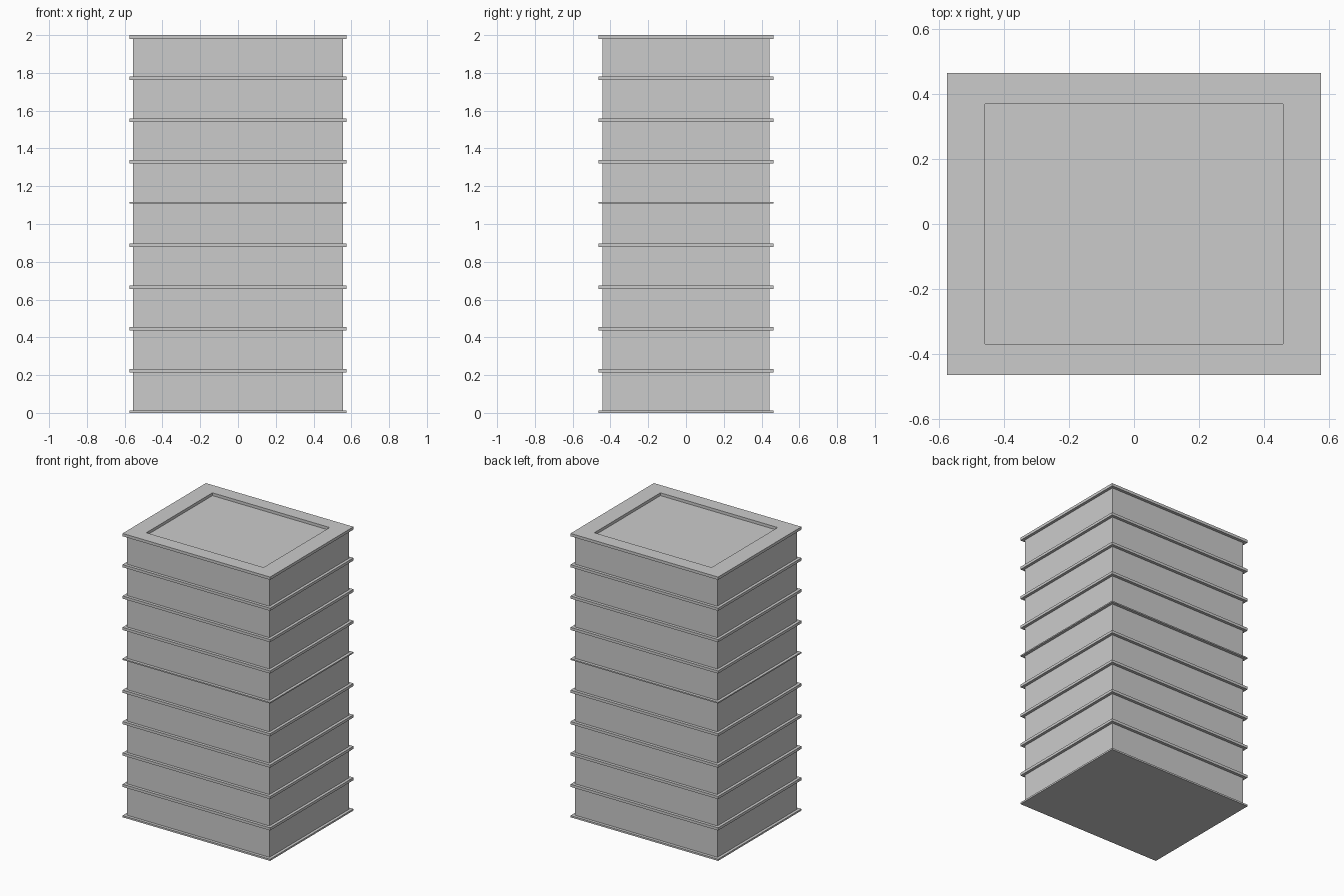
import bpy
import bmesh

if "Cube" in bpy.data.objects:
    bpy.data.objects.remove(bpy.data.objects["Cube"])

BODY_X, BODY_Y = 0.555, 0.443      # half sizes of the storeys
SLAB_X, SLAB_Y = 0.575, 0.464      # half sizes of the ledges
ROOF_X, ROOF_Y = 0.457, 0.368      # half sizes of the roof recess
STEP = 0.2211


def box(name, hx, hy, z0, z1):
    bm = bmesh.new()
    bmesh.ops.create_cube(bm, size=1)
    for v in bm.verts:
        v.co.x *= 2 * hx
        v.co.y *= 2 * hy
        v.co.z = z1 if v.co.z > 0 else z0
    return finish(name, bm)


def finish(name, bm):
    mesh = bpy.data.meshes.new(name)
    bm.to_mesh(mesh)
    bm.free()
    obj = bpy.data.objects.new(name, mesh)
    bpy.context.collection.objects.link(obj)
    return obj


def frame(name, outer, inner, z0, z1):
    # Rectangular ring: four mitred quads, extruded upward
    bm = bmesh.new()
    corners = [(-1, -1), (1, -1), (1, 1), (-1, 1)]
    rings = [[bm.verts.new((sx * hx, sy * hy, z0)) for sx, sy in corners]
             for hx, hy in (outer, inner)]
    for i in range(4):
        j = (i + 1) % 4
        bm.faces.new((rings[0][i], rings[0][j], rings[1][j], rings[1][i]))
    ext = bmesh.ops.extrude_face_region(bm, geom=bm.faces[:], use_keep_orig=True)
    for v in ext["geom"]:
        if isinstance(v, bmesh.types.BMVert):
            v.co.z = z1
    bmesh.ops.recalc_face_normals(bm, faces=bm.faces[:])
    return finish(name, bm)


# Tower core, from ground slab to roof deck
box("tower_walls", BODY_X, BODY_Y, 0.005, 1.98)

# Ground slab and floor ledges; the middle ledge is thinner
box("ground_slab", SLAB_X, SLAB_Y, 0.0, 0.012)
for i in range(1, 9):
    top = 0.012 + i * STEP
    thick = 0.009 if i == 5 else 0.019
    box(f"floor_ledge_{i}", SLAB_X, SLAB_Y, top - thick, top)

# Raised parapet around the sunken roof
frame("roof_parapet", (SLAB_X, SLAB_Y), (ROOF_X, ROOF_Y), 1.98, 2.0)
